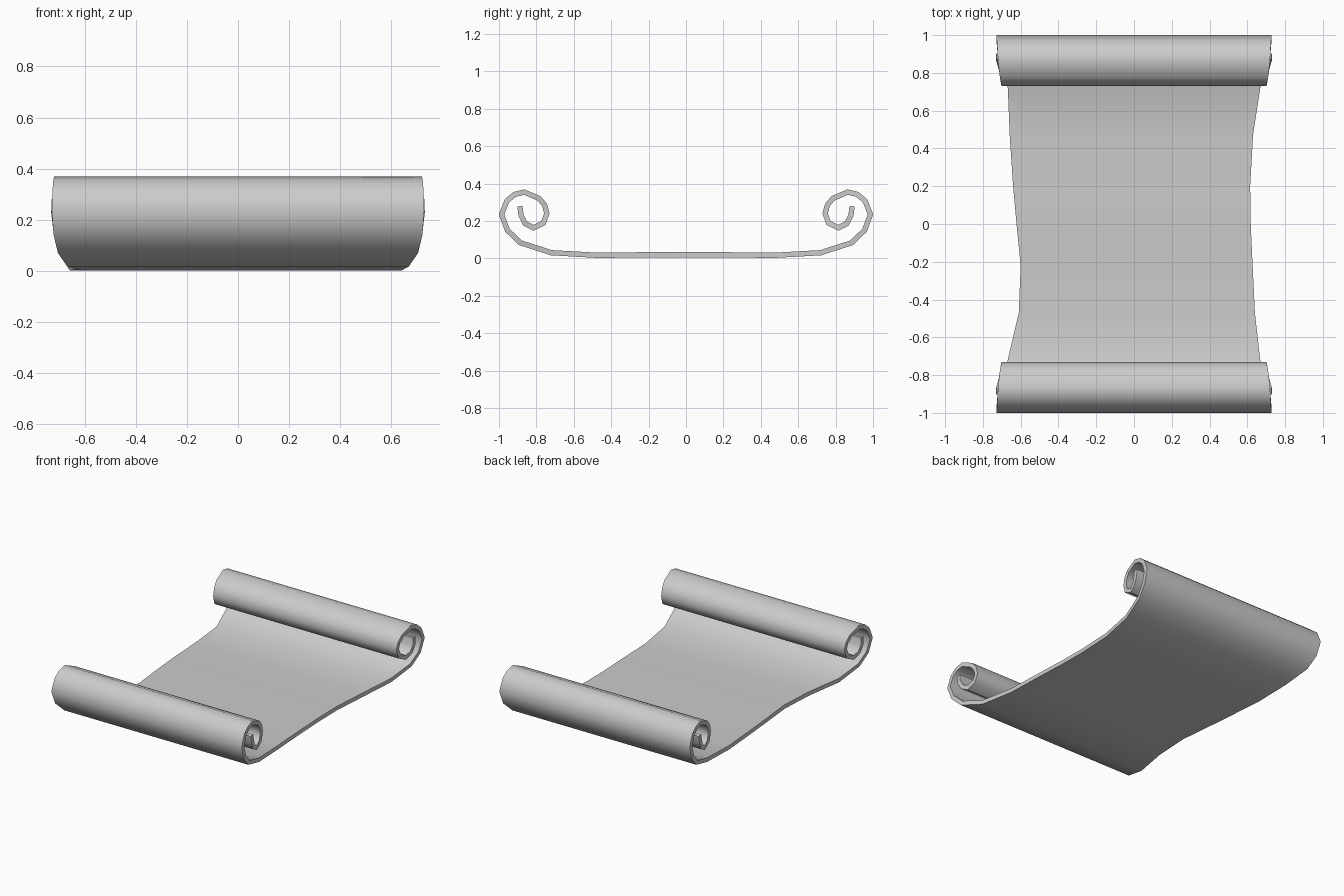
import bpy
import bmesh

cube = bpy.data.objects.get("Cube")
if cube:
    bpy.data.objects.remove(cube, do_unlink=True)

# Pale grey sheet material
grey = bpy.data.materials.new("pale_grey")
grey.use_nodes = True
colour = (0.6, 0.6, 0.6, 1)
grey.diffuse_color = colour
grey.node_tree.nodes["Principled BSDF"].inputs["Base Color"].default_value = colour

# Rolled end, from the sheet to the inner tip: y, z, half width
CURL = [
    (0.72, 0.030, 0.668), (0.885, 0.083, 0.705), (0.955, 0.150, 0.722),
    (0.986, 0.235, 0.729), (0.957, 0.308, 0.726), (0.915, 0.342, 0.723),
    (0.865, 0.354, 0.720), (0.785, 0.320, 0.710), (0.756, 0.285, 0.704),
    (0.744, 0.240, 0.701), (0.762, 0.189, 0.706), (0.815, 0.163, 0.715),
    (0.860, 0.186, 0.725), (0.882, 0.230, 0.731), (0.888, 0.279, 0.729),
]

# Flat middle, front to back: y, z, left edge, right edge
MIDDLE = [
    (-0.47, 0.016, 0.640, -0.610), (-0.22, 0.019, 0.628, -0.600),
    (0.0, 0.019, 0.618, -0.622), (0.20, 0.019, 0.615, -0.640),
    (0.47, 0.016, 0.630, -0.658),
]

front = [(-y, z, w, -w) for y, z, w in reversed(CURL)]
back = [(y, z, w, -w) for y, z, w in CURL]

# Sheet surface swept along the profile
bm = bmesh.new()
rows = [(bm.verts.new((left, y, z)), bm.verts.new((right, y, z)))
        for y, z, left, right in front + MIDDLE + back]
for (a, b), (c, d) in zip(rows, rows[1:]):
    bm.faces.new((a, c, d, b))
bmesh.ops.recalc_face_normals(bm, faces=bm.faces)
mesh = bpy.data.meshes.new("scroll_sheet")
bm.to_mesh(mesh)
bm.free()
mesh.materials.append(grey)
sheet = bpy.data.objects.new("scroll_sheet", mesh)
bpy.context.collection.objects.link(sheet)

# Sheet thickness
solid = sheet.modifiers.new("thickness", "SOLIDIFY")
solid.thickness = 0.028
solid.offset = 0
solid.use_even_offset = True

bpy.context.view_layer.objects.active = sheet
sheet.select_set(True)
bpy.ops.object.modifier_apply(modifier="thickness")
bpy.ops.object.shade_smooth_by_angle(angle=0.9)
